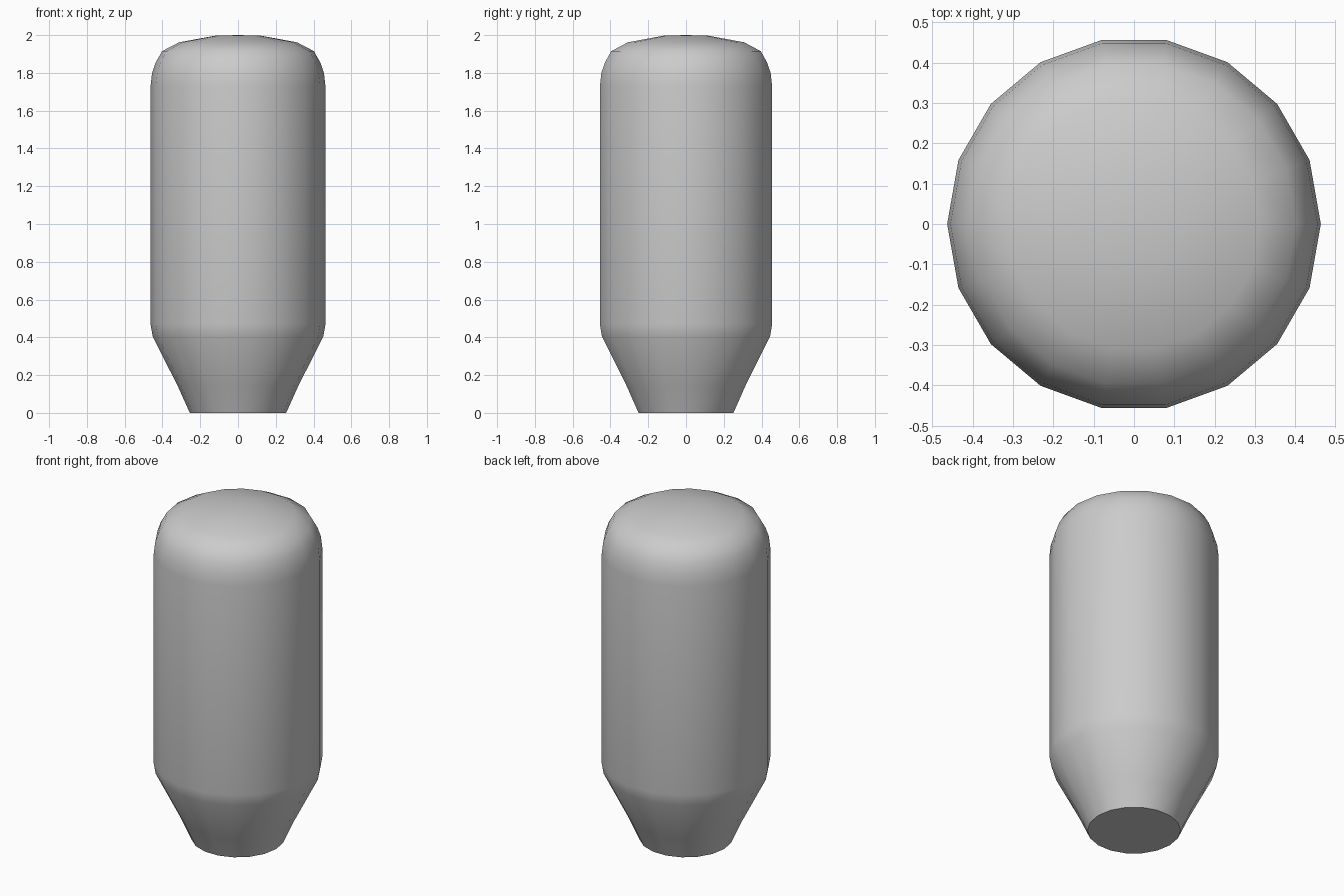
import bpy
import bmesh
from math import cos, sin, pi, radians

cube = bpy.data.objects.get("Cube")
if cube:
    bpy.data.objects.remove(cube, do_unlink=True)

SIDES = 18

# Radius and height, from the base rim to the crown
PROFILE = [(0.255, 0), (0.318, 0.14), (0.452, 0.405), (0.463, 0.47),
           (0.463, 1.73), (0.455, 1.8), (0.436, 1.855), (0.402, 1.915),
           (0.312, 1.962), (0.12, 1.997)]

grey = bpy.data.materials.new("light_grey")
grey.use_nodes = True
colour = (0.6, 0.6, 0.6, 1)
grey.diffuse_color = colour
grey.node_tree.nodes["Principled BSDF"].inputs["Base Color"].default_value = colour

# Turned body with a tapered foot and a domed top
bm = bmesh.new()
rings = [[bm.verts.new((r * cos(2 * pi * i / SIDES), r * sin(2 * pi * i / SIDES), z))
          for i in range(SIDES)] for r, z in PROFILE]
for low, high in zip(rings, rings[1:]):
    for i in range(SIDES):
        j = (i + 1) % SIDES
        bm.faces.new((low[i], low[j], high[j], high[i]))

# Flat base and crown fan
bm.faces.new(rings[0][::-1])
tip = bm.verts.new((0, 0, 2))
for i in range(SIDES):
    bm.faces.new((rings[-1][i], rings[-1][(i + 1) % SIDES], tip))

mesh = bpy.data.meshes.new("rounded_body")
bm.to_mesh(mesh)
bm.free()
mesh.materials.append(grey)
body = bpy.data.objects.new("rounded_body", mesh)
bpy.context.collection.objects.link(body)

# Smooth sides with a crisp base rim
bpy.context.view_layer.objects.active = body
body.select_set(True)
bpy.ops.object.shade_smooth_by_angle(angle=radians(50))
